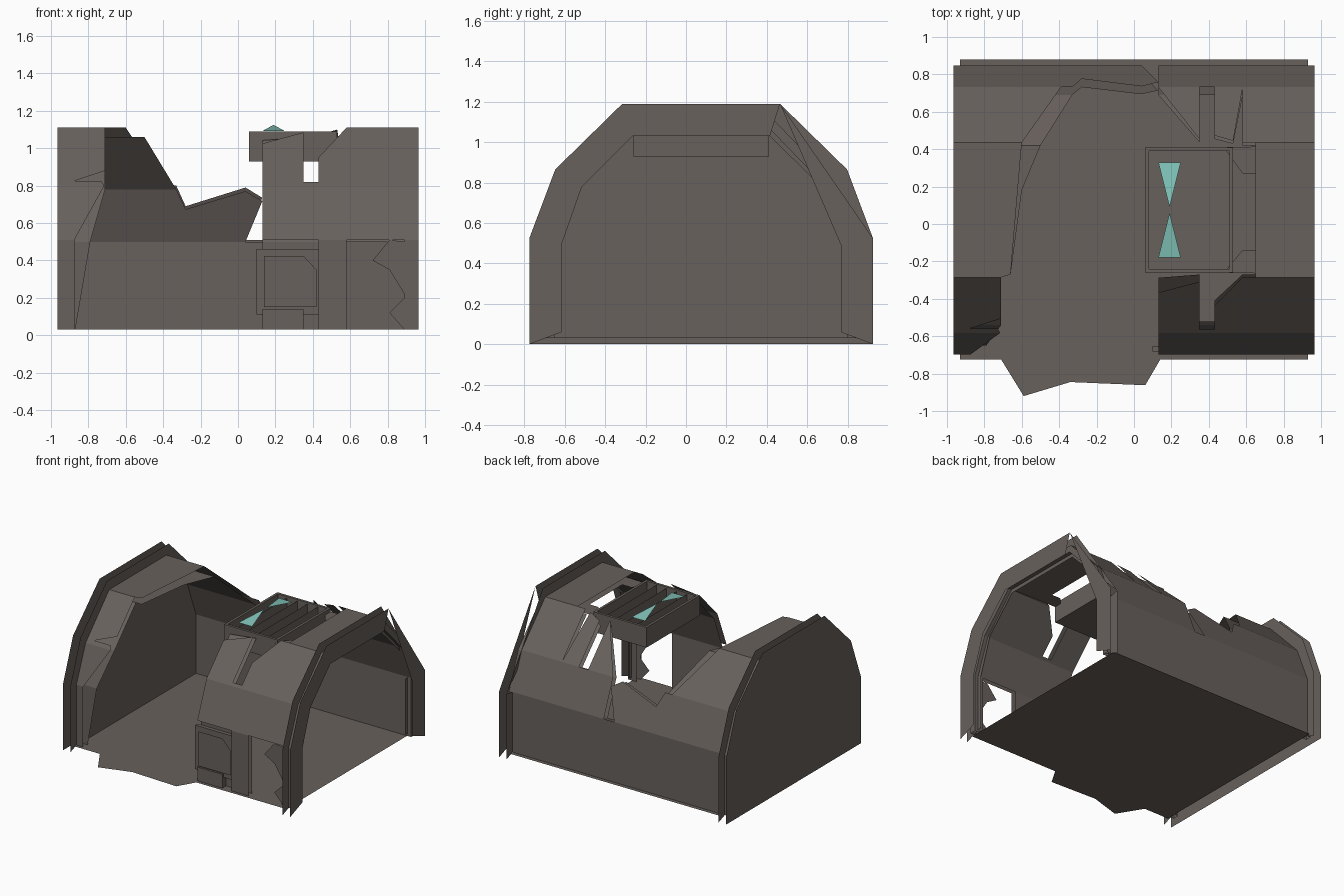
import bpy, bmesh
from mathutils import Vector

cube = bpy.data.objects.get("Cube")
if cube:
    bpy.data.objects.remove(cube, do_unlink=True)


def material(name, rgb):
    m = bpy.data.materials.new(name)
    m.use_nodes = True
    m.diffuse_color = (*rgb, 1)
    m.node_tree.nodes["Principled BSDF"].inputs["Base Color"].default_value = (*rgb, 1)
    return m


GREY = material("warm grey plaster", (0.138, 0.119, 0.107))
TEAL = material("teal glass", (0.22, 0.55, 0.48))
MID = 0.075                      # y of the shell's centre line
END_X = 0.965                    # where the shell stops
CORE = Vector((0, MID, 0.4))


def sheet(name, polys, mat=GREY, inward=False):
    """Flat plates, each turned away from (or toward) the middle of the building."""
    bm = bmesh.new()
    for pts in polys:
        f = bm.faces.new([bm.verts.new(p) for p in pts])
        f.normal_update()
        out = f.normal.dot(f.calc_center_median() - CORE) > 0
        if out == inward:
            f.normal_flip()
    me = bpy.data.meshes.new(name)
    bm.to_mesh(me)
    bm.free()
    me.materials.append(mat)
    bpy.context.collection.objects.link(bpy.data.objects.new(name, me))


def box(name, x, y, z):
    bm = bmesh.new()
    bmesh.ops.create_cube(bm, size=1)
    for v in bm.verts:
        v.co = [r[0] + (r[1] - r[0]) * (c + 0.5) for r, c in zip((x, y, z), v.co)]
    me = bpy.data.meshes.new(name)
    bm.to_mesh(me)
    bm.free()
    me.materials.append(GREY)
    bpy.context.collection.objects.link(bpy.data.objects.new(name, me))


# Half profiles (half width, height), bottom to top
OUTER = [(0.773, 0.03), (0.773, 0.51), (0.657, 0.80), (0.36, 1.11)]
INNER = [(0.725, 0.03), (0.725, 0.50), (0.615, 0.78), (0.345, 1.06)]
END = [(0.85, 0.0), (0.85, 0.525), (0.722, 0.865), (0.39, 1.19)]
END_IN = [(0.692, 0.06), (0.692, 0.49), (0.59, 0.78), (0.34, 1.03)]


def wall(name, side, polys, prof=OUTER):
    """Polygons in (x, height) of the outer shell, laid on the folded profile."""
    def place(x, z):
        for (a, b), (p, q) in zip(zip(OUTER, OUTER[1:]), zip(prof, prof[1:])):
            if z <= b[1] + 1e-6:
                t = (z - a[1]) / (b[1] - a[1])
                w = p[0] + (q[0] - p[0]) * t
                return (x, MID + side * w, p[1] + (q[1] - p[1]) * t)
    sheet(name, [[place(*p) for p in poly] for poly in polys], inward=prof is INNER)


def arch(prof, x):
    left = [(x, MID - w, z) for w, z in prof]
    return left + [(x, MID + w, z) for w, z in reversed(prof)]


def rect(x0, x1, z0, z1):
    return [(x0, z0), (x1, z0), (x1, z1), (x0, z1)]


# Floor slab with broken front lip
sheet("floor", [[(-.93, .88, .03), (-.93, -.725, .03), (-.71, -.725, .03), (-.59, -.92, .03),
                 (-.34, -.845, .03), (.06, -.862, .03), (.14, -.725, .03), (.93, -.725, .03),
                 (.93, .88, .03)]], inward=True)

# Front wall remains on the intact side, both skins
front_band = [rect(.89, END_X, .03, .51), rect(.13, END_X, .51, .80)]
torn_edge = [(.13, .80), (END_X, .80), (END_X, 1.11), (.58, 1.11), (.43, .95), (.43, .82), (.35, .82)]
shards = [[(.89, .22), (.89, .50), (.81, .35)], [(.89, .50), (.81, .51), (.72, .40), (.81, .35)],
          [(.89, .03), (.89, .20), (.81, .12)]]
wall("front_wall_outer", -1, front_band + shards + [
    rect(.43, .58, .03, .51), torn_edge + [(.35, 1.085), (.13, 1.025)]])
wall("front_wall_inner", -1, front_band + [
    rect(.13, .58, .03, .51), torn_edge + [(.35, 1.11), (.13, 1.09)]], INNER)

# Front wall stump beside the breach
wall("front_stump_outer", -1, [
    rect(-END_X, -.875, .03, .51),
    [(-END_X, .51), (-.875, .51), (-.715, .80), (-END_X, .80)],
    [(-END_X, .80), (-.715, .80), (-.73, .825), (-.875, .825), (-.71, .88), (-.71, 1.11),
     (-END_X, 1.11)]])
wall("front_stump_inner", -1, [
    [(-.95, .03), (-.87, .03), (-.79, .51), (-.95, .51)],
    [(-.95, .51), (-.79, .51), (-.71, .80), (-.95, .80)],
    rect(-.95, -.71, .80, 1.11)], INNER)

# Back wall, torn open along the top
back_base = [
    rect(-END_X, END_X, .03, .51),
    [(-END_X, .51), (.04, .51), (.13, .735), (.04, .79), (-.28, .69), (-.33, .80), (-END_X, .80)],
    rect(.13, END_X, .51, .80),
    [(.13, .80), (.35, .80), (.35, 1.09)],
    [(.43, .80), (END_X, .80), (END_X, 1.11), (.58, 1.11), (.58, .81), (.53, 1.10), (.43, 1.07)]]
wall("back_wall_outer", 1, back_base + [[(-END_X, .80), (-.39, .80), (-.60, 1.11), (-END_X, 1.11)]])
wall("back_wall_inner", 1, back_base + [[(-END_X, .80), (-.33, .80), (-.50, 1.11), (-END_X, 1.11)]], INNER)

# Roof remains, both skins
roofs = (("roof_outer", 1.11, .36, False, [(-.66, -.27), (-.60, .435)], [(.65, .435), (.65, -.285)]),
         ("roof_inner", 1.06, .345, True, [(-.66, -.27), (-.60, .18), (-.50, .42)],
          [(.48, .41), (.58, .27), (.66, .27), (.66, -.14), (.58, -.14), (.48, -.26)]))
for name, z, w, inward, left_edge, right_edge in roofs:
    lo, hi = MID - w, MID + w
    left = [(-END_X, hi), (-END_X, lo), (-.71, lo)] + left_edge
    right = [(END_X, lo), (END_X, hi)] + right_edge
    sheet(name, [[(x, y, z) for x, y in p] for p in (left, right)], inward=inward)

# Closed gable, and the inside wall in front of it
sheet("gable_plate", [arch(END, -1)])
sheet("gable_inner_wall", [arch(INNER, -.93)], inward=True)


# Rims joining both skins, and the doubled end frames
def strips(a, b):
    return [[a[i], a[i + 1], b[i + 1], b[i]] for i in range(len(a) - 1)]


for name, x in (("rim_left", END_X), ("rim_right", -END_X)):
    sheet(name, strips(arch(OUTER, x), arch(INNER, x)))
sheet("gable_frame", strips(arch(END, -.935), arch(END_IN, -.935)))
for name, x, corner in (("open_end_frame", 1, (4, 6)), ("open_end_inner_frame", .935, (4, 3))):
    outer, inner = arch(END, x), arch(END_IN, x)
    ring = strips(outer, inner)
    tip = inner[6] if name == "open_end_frame" else inner[4]
    ring[4:6] = [[outer[4], tip, outer[6]]]      # snapped corner
    sheet(name, ring)

# Door, frame and step set into the front wall
Y = MID - OUTER[0][0]
box("door_frame", (.10, .43), (Y + .015, Y + .045), (.11, .46))
door = [(.14, .15), (.42, .15), (.42, .35), (.35, .425), (.14, .425)]
sheet("door", [[(x, Y + .002, z) for x, z in door]])
box("door_step", (.13, .35), (Y, Y + .045), (.03, .14))

# Skylight tray with upright slats
box("skylight_base", (.06, .53), (-.26, .41), (.93, .95))
for i, x in enumerate((.06, .51)):
    box("skylight_side_%d" % i, (x, x + .02), (-.26, .41), (.95, 1.09))
for i, y in enumerate((-.26, .39)):
    box("skylight_end_%d" % i, (.08, .51), (y, y + .02), (.95, 1.09))
for i in range(4):
    x = .16 + .09 * i
    sheet("skylight_slat_%d" % i, [[(x, -.24, .95), (x, .39, .95), (x, .39, 1.08), (x, -.24, 1.08)]])

# Broken glass on the skylight
sheet("glass_shards", [
    [(.13, .33, 1.092), (.25, .33, 1.092), (.19, .09, 1.125)],
    [(.13, -.18, 1.092), (.25, -.18, 1.092), (.19, .06, 1.125)]], TEAL)
